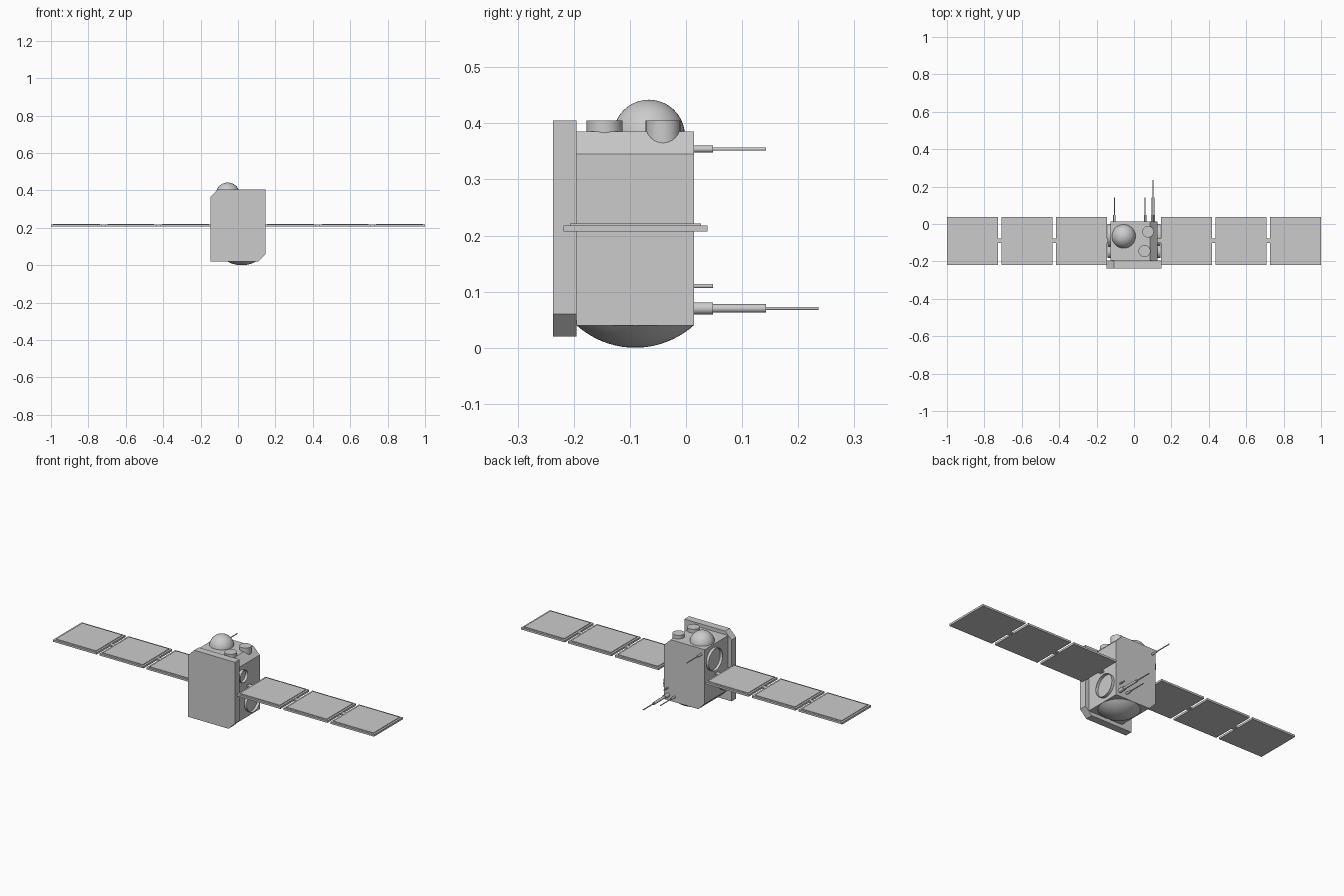
import bpy, bmesh, math
from mathutils import Vector

if "Cube" in bpy.data.objects:
    bpy.data.objects.remove(bpy.data.objects["Cube"])


def box(name, x, y, z):
    bpy.ops.mesh.primitive_cube_add(size=1, location=((x[0]+x[1])/2, (y[0]+y[1])/2, (z[0]+z[1])/2))
    o = bpy.context.object
    o.name = name
    o.scale = (x[1]-x[0], y[1]-y[0], z[1]-z[0])
    return o


def rod(name, a, b, r, sides=24, cap='NGON'):
    # cylinder between two points
    a, b = Vector(a), Vector(b)
    d = b - a
    bpy.ops.mesh.primitive_cylinder_add(vertices=sides, radius=r, depth=d.length,
                                        location=(a+b)/2, end_fill_type=cap,
                                        rotation=d.to_track_quat('Z', 'Y').to_euler())
    o = bpy.context.object
    o.name = name
    bpy.ops.object.shade_smooth_by_angle()
    return o


def prism(name, outline, y0, y1):
    # x-z outline extruded along y
    bm = bmesh.new()
    f = bm.faces.new([bm.verts.new((x, y0, z)) for x, z in outline])
    ext = bmesh.ops.extrude_face_region(bm, geom=[f])
    bmesh.ops.translate(bm, vec=(0, y1-y0, 0),
                        verts=[v for v in ext['geom'] if isinstance(v, bmesh.types.BMVert)])
    bmesh.ops.recalc_face_normals(bm, faces=bm.faces)
    me = bpy.data.meshes.new(name)
    bm.to_mesh(me)
    bm.free()
    o = bpy.data.objects.new(name, me)
    bpy.context.collection.objects.link(o)
    return o


def dome(name, center, a, h, up=1, segs=40, rings=10):
    # spherical cap with rim radius a and height h
    R = (a*a + h*h) / (2*h)
    top = math.acos(max(-1, min(1, (R-h)/R)))
    bm = bmesh.new()
    prof = [bm.verts.new((R*math.sin(top*i/rings), 0, up*(R*math.cos(top*i/rings) - R + h)))
            for i in range(rings+1)]
    edges = [bm.edges.new(p) for p in zip(prof, prof[1:])]
    bmesh.ops.spin(bm, geom=prof+edges, cent=(0, 0, 0), axis=(0, 0, 1),
                   angle=2*math.pi, steps=segs)
    bmesh.ops.remove_doubles(bm, verts=bm.verts, dist=1e-5)
    bmesh.ops.holes_fill(bm, edges=[e for e in bm.edges if e.is_boundary], sides=0)
    bmesh.ops.recalc_face_normals(bm, faces=bm.faces)
    me = bpy.data.meshes.new(name)
    bm.to_mesh(me)
    bm.free()
    o = bpy.data.objects.new(name, me)
    o.location = center
    bpy.context.collection.objects.link(o)
    bpy.context.view_layer.objects.active = o
    bpy.ops.object.select_all(action='DESELECT')
    o.select_set(True)
    bpy.ops.object.shade_smooth_by_angle()


# Body and front plate, each with two opposite corners cut
W, P = 0.126, 0.147
prism("body", [(-W, 0.08), (-W+0.04, 0.04), (W, 0.04), (W, 0.345),
               (W-0.04, 0.385), (-W, 0.385)], -0.195, 0.014)
prism("front_plate", [(-P, 0.02), (P-0.04, 0.02), (P, 0.06), (P, 0.405),
                      (-P+0.04, 0.405), (-P, 0.365)], -0.237, -0.195)

# Domes above and below
dome("top_dome", (-0.055, -0.066, 0.38), 0.064, 0.062)
dome("bottom_dome", (0.02, -0.0905, 0.04), 0.1045, 0.04, up=-1)

# Short drums on the roof
rod("roof_drum_back", (0.075, -0.041, 0.35), (0.075, -0.041, 0.405), 0.031)
rod("roof_drum_front", (0.056, -0.145, 0.375), (0.056, -0.145, 0.405), 0.032)

# Open rings on the sides, the left pair turned upside down
for s, name in ((1, "right"), (-1, "left")):
    for size, y, z, r in (("small", -0.148, 0.29, 0.034), ("large", -0.062, 0.12, 0.062)):
        z = 0.2125 + s*(z - 0.2125)
        rod(f"{name}_{size}_ring", (s*(W-0.004), y, z), (s*0.142, y, z), r, 32, 'NOTHING')

# Stepped aerials on the back: x, z, then (end y, radius) of each step
aerials = {
    "upper_aerial": (-0.105, 0.354, ((0.048, 0.006), (0.143, 0.0028))),
    "lower_aerial": (0.06, 0.07, ((0.048, 0.006), (0.143, 0.0028))),
    "long_aerial": (0.102, 0.07, ((0.048, 0.011), (0.143, 0.0075), (0.2365, 0.003))),
    "stub_aerial": (0.102, 0.11, ((0.048, 0.004),)),
}
for name, (x, z, steps) in aerials.items():
    y = 0.01
    for i, (end, r) in enumerate(steps):
        rod(f"{name}_{i+1}", (x, y, z), (x, end, z), r, 16)
        y = end

# Solar wings: three framed panels per side, joined by hinges
spans = ((0.145, 0.417), (0.437, 0.709), (0.728, 1.0))
for s, name in ((1, "right"), (-1, "left")):
    inner = W - 0.01
    for i, (a, b) in enumerate(spans):
        box(f"{name}_panel_{i+1}", sorted((s*a, s*b)), (-0.218, 0.038), (0.207, 0.218))
        box(f"{name}_solar_cells_{i+1}", sorted((s*(a+0.011), s*(b-0.011))),
            (-0.207, 0.027), (0.217, 0.2215))
        box(f"{name}_hinge_{i+1}", sorted((s*inner, s*(a+0.004))), (-0.102, -0.078), (0.208, 0.217))
        inner = b - 0.004
